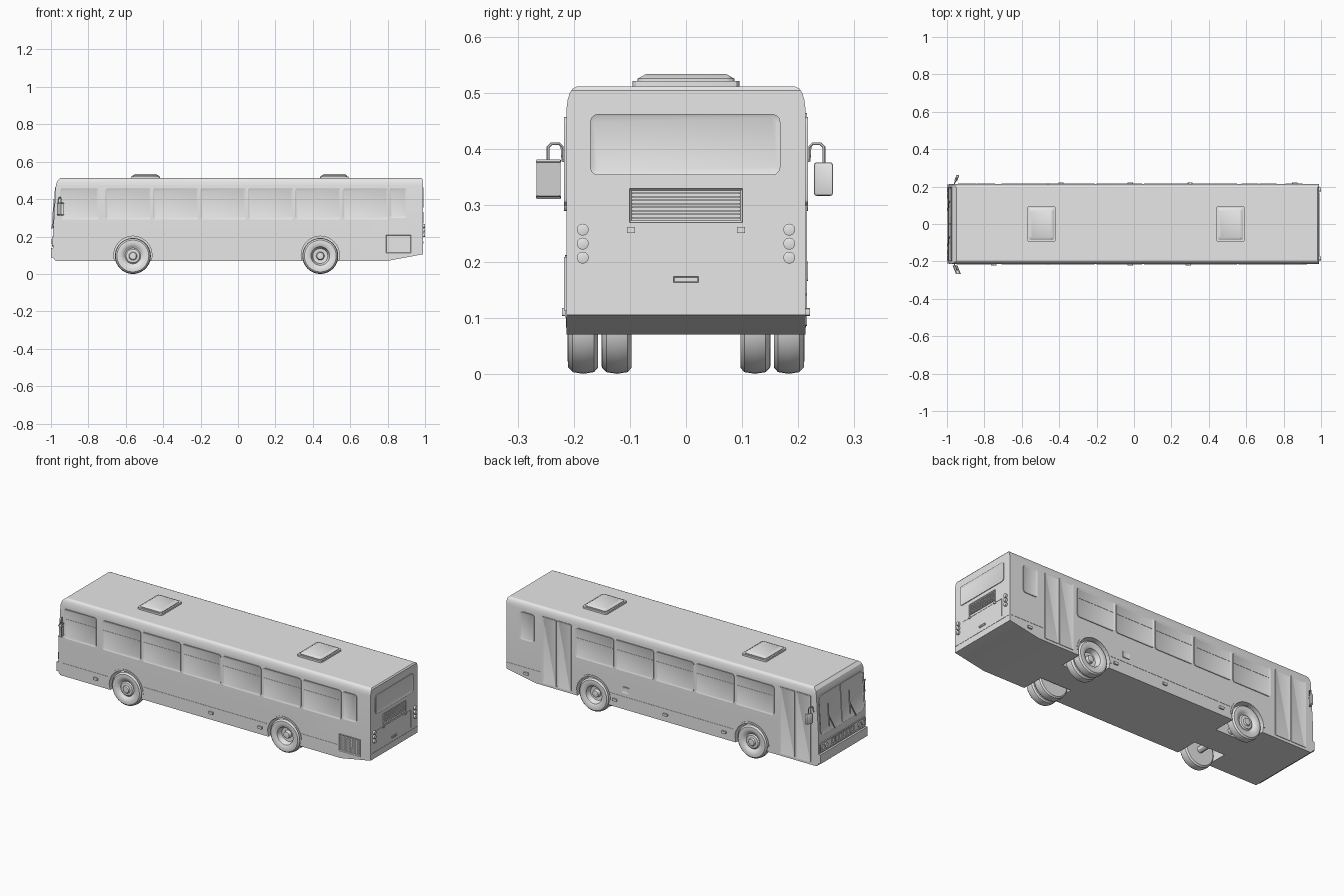
import bpy, bmesh, math
from mathutils import Vector

cube = bpy.data.objects.get("Cube")
if cube:
    bpy.data.objects.remove(cube, do_unlink=True)

grey = bpy.data.materials.new("plain_grey")
grey.use_nodes = True
grey.diffuse_color = (0.8, 0.8, 0.8, 1)
grey.node_tree.nodes["Principled BSDF"].inputs["Base Color"].default_value = (0.8, 0.8, 0.8, 1)

HALF_W, END = 0.213, 0.988
made = []


def finish(name, bm):
    bmesh.ops.recalc_face_normals(bm, faces=bm.faces[:])
    mesh = bpy.data.meshes.new(name)
    bm.to_mesh(mesh)
    bm.free()
    mesh.materials.append(grey)
    ob = bpy.data.objects.new(name, mesh)
    bpy.context.collection.objects.link(ob)
    made.append(ob)
    return ob


def on_wall(wall, a, b, d):
    """Point on a body wall: a along it, b up, d outwards."""
    if wall == "left":
        return Vector((a, HALF_W + d, b))
    if wall == "right":
        return Vector((a, -HALF_W - d, b))
    if wall == "rear":
        return Vector((END + d, a, b))
    if wall == "front":
        return Vector((-END - d + 0.06 * max(0, b - 0.24), a, b))
    return Vector((a, b, 0.512 + d))


def prism(name, wall, pts, d0, d1, inset=0, recess=0):
    bm = bmesh.new()
    low = [bm.verts.new(on_wall(wall, a, b, d0)) for a, b in pts]
    top = [bm.verts.new(on_wall(wall, a, b, d1)) for a, b in pts]
    bm.faces.new(low)
    cap = bm.faces.new(top)
    for i in range(len(pts)):
        j = (i + 1) % len(pts)
        bm.faces.new((low[i], low[j], top[j], top[i]))
    bmesh.ops.recalc_face_normals(bm, faces=bm.faces[:])
    if inset:
        bmesh.ops.inset_individual(bm, faces=[cap], thickness=inset, depth=-recess)
    return finish(name, bm)


def rect(a0, a1, b0, b1, r=0.0):
    if not r:
        return [(a0, b0), (a1, b0), (a1, b1), (a0, b1)]
    pts = []
    for k, (a, b) in enumerate([(a1 - r, b1 - r), (a0 + r, b1 - r), (a0 + r, b0 + r), (a1 - r, b0 + r)]):
        for s in range(4):
            t = math.pi / 2 * (k + s / 3)
            pts.append((a + r * math.cos(t), b + r * math.sin(t)))
    return pts


def arc(a, b, r, n=24, sweep=2 * math.pi):
    steps = n if sweep > 6 else n + 1
    return [(a + r * math.cos(sweep * i / n), b + r * math.sin(sweep * i / n)) for i in range(steps)]


def framed(name, wall, a0, a1, b0, b1, r=0.014):
    prism(name, wall, rect(a0, a1, b0, b1, r), -0.004, 0.004, 0.007, 0.003)


def strip(name, wall, a0, a1, b0, b1, d=0.0015):
    prism(name, wall, rect(a0, a1, b0, b1), -0.003, d)


# Body shell: side profile crossed with the rounded roof section
AXLES, AXLE_Z = (-0.562, 0.44), 0.096
profile = [(-0.975, 0.07), (-END, 0.085), (-END, 0.24), (-0.974, 0.473), (-0.967, 0.497), (-0.95, 0.512),
           (0.982, 0.512), (END, 0.505), (END, 0.105), (0.8, 0.07)]
body = prism("body_shell", "left", profile, -2 * HALF_W, 0)
half = [(0.215, 0.03), (0.215, 0.455), (0.211, 0.488), (0.207, 0.501), (0.202, 0.508), (0.194, 0.512), (0.19, 0.512)]
section = half + [(-a, b) for a, b in reversed(half)]
cutters = [(prism("section_cutter", "rear", section, -2.1, 0.1), "INTERSECT")]
for side in ("left", "right"):
    for x in AXLES:
        cutters.append((prism("arch_cutter", side, arc(x, 0.1, 0.102, 32), -0.13, 0.05), "DIFFERENCE"))
for cutter, op in cutters:
    mod = body.modifiers.new("cut", "BOOLEAN")
    mod.object, mod.operation, mod.solver = cutter, op, "EXACT"
bpy.context.view_layer.update()
cut_mesh = bpy.data.meshes.new_from_object(body.evaluated_get(bpy.context.evaluated_depsgraph_get()))
body.modifiers.clear()
body.data = cut_mesh
for cutter, op in cutters:
    made.remove(cutter)
    bpy.data.objects.remove(cutter, do_unlink=True)


# Wheels: turned profiles, paired tyres at the rear
def wheel(name, x, side, outer, hub):
    tyre = [(-0.053, 0.055), (-0.053, 0.085), (-0.046, 0.093), (-0.027, 0.096), (-0.008, 0.093), (0, 0.085),
            (0.001, 0.07), (-0.003, 0.056)]
    bm = bmesh.new()
    rings = []
    for d, r in tyre + hub:
        rings.append([bm.verts.new((x + r * math.cos(t), side * (outer + d), AXLE_Z + r * math.sin(t)))
                      for t in (2 * math.pi * i / 40 for i in range(40))])
    for p, q in zip(rings, rings[1:]):
        for i in range(40):
            j = (i + 1) % 40
            bm.faces.new((p[i], p[j], q[j], q[i]))
    bm.faces.new(rings[0])
    bm.faces.new(rings[-1])
    finish(name, bm)


bulged = [(-0.006, 0.052), (-0.012, 0.042), (-0.006, 0.036), (-0.004, 0.022), (0.003, 0.018), (0.004, 0.008)]
dished = [(-0.006, 0.05), (-0.034, 0.04), (-0.036, 0.022), (-0.018, 0.018), (-0.016, 0.008)]
for side, word in ((1, "left"), (-1, "right")):
    wheel("front_wheel_" + word, AXLES[0], side, 0.21, bulged)
    wheel("rear_outer_wheel_" + word, AXLES[1], side, 0.21, dished)
    wheel("rear_inner_wheel_" + word, AXLES[1], side, 0.15, dished)
    for x in AXLES:
        lip = arc(x, 0.1, 0.112, 24, math.pi) + arc(x, 0.1, 0.102, 24, math.pi)[::-1]
        prism("arch_lip_" + word, word, lip, -0.004, 0.003)
        bar = prism("axle_" + word, word, arc(x, AXLE_Z, 0.018, 12), -HALF_W, -0.04)

# Side windows with sliding dividers
right_windows = [(-0.95, -0.745)] + [(-0.708 + 0.2535 * i, -0.464 + 0.2535 * i) for i in range(6)]
left_windows = [(-0.708 + 0.2535 * i, -0.464 + 0.2535 * i) for i in range(5)]
for side, spans in (("right", right_windows), ("left", left_windows)):
    for a0, a1 in spans:
        framed("side_window_" + side, side, a0, a1, 0.29, 0.458)
        strip("window_divider_" + side, side, a0 + 0.007, a1 - 0.007, 0.398, 0.401, 0.0025)
    framed("rear_quarter_window_" + side, side, 0.81, 0.902, 0.3, 0.458)

# Doors with two leaves each
for a0, a1 in ((-0.94, -0.742), (0.575, 0.762)):
    mid = (a0 + a1) / 2
    for b0, b1 in ((a0, mid - 0.002), (mid + 0.002, a1)):
        prism("door_leaf", "left", rect(b0, b1, 0.085, 0.465, 0.005), -0.004, 0.003, 0.01, 0.002)

# Skirt seams, marker lamps, filler cap
for a0, a1 in ((-0.96, -0.675), (-0.45, 0.328), (0.552, 0.785)):
    strip("skirt_seam_right", "right", a0, a1, 0.14, 0.143)
for a0, a1 in ((-0.45, 0.328), (0.77, 0.985)):
    strip("skirt_seam_left", "left", a0, a1, 0.14, 0.143)
for side, spots in (("right", (-0.75, -0.02, 0.29)), ("left", (-0.39, -0.02, 0.3, 0.86))):
    for x in spots:
        prism("marker_lamp_" + side, side, rect(x - 0.014, x + 0.014, 0.103, 0.117, 0.003), -0.004, 0.008)
prism("filler_cap", "left", rect(0.21, 0.255, 0.165, 0.2, 0.005), -0.004, 0.004, 0.005, 0.002)


# Louvred grilles
def grille(name, wall, a0, a1, b0, b1, slats):
    prism(name + "_frame", wall, rect(a0, a1, b0, b1), -0.004, 0.004, 0.005, 0.004)
    step = (b1 - b0 - 0.01) / slats
    for i in range(slats):
        z = b0 + 0.005 + step * (i + 0.25)
        strip(name + "_slat", wall, a0 + 0.005, a1 - 0.005, z, z + step * 0.5, 0.003)


grille("side_vent", "right", 0.79, 0.925, 0.112, 0.208, 10)
grille("rear_vent", "rear", -0.101, 0.101, 0.27, 0.33, 8)

# Rear end
framed("rear_window", "rear", -0.171, 0.168, 0.354, 0.463)
for y in (-0.184, 0.184):
    for z in (0.207, 0.232, 0.257):
        prism("tail_lamp", "rear", arc(y, z, 0.0105), -0.004, 0.011, 0.003, -0.001)
for y in (-0.098, 0.098):
    prism("hatch_hinge", "rear", rect(y - 0.007, y + 0.007, 0.251, 0.262), -0.004, 0.005)
strip("hatch_seam_top", "rear", -0.15, 0.15, 0.256, 0.258)
strip("hatch_seam_side", "rear", 0.148, 0.15, 0.157, 0.257)
strip("rear_skirt_seam", "rear", -0.212, 0.212, 0.139, 0.141)
prism("plate_holder", "rear", rect(-0.022, 0.022, 0.163, 0.173), -0.004, 0.004, 0.002, 0.001)

# Front end: windscreen, lamp panel, bumper, wipers
framed("windscreen", "front", -0.197, 0.197, 0.245, 0.462, 0.02)
strip("windscreen_divider", "front", -0.003, 0.003, 0.25, 0.455, 0.004)
prism("bumper", "front", rect(-0.212, 0.212, 0.088, 0.14), -0.004, 0.011)
prism("lamp_panel", "front", rect(-0.205, 0.205, 0.148, 0.2, 0.006), -0.004, 0.006, 0.004, 0.003)
for s in (-1, 1):
    for y in (0.15, 0.182):
        prism("headlamp", "front", arc(s * y, 0.174, 0.013), -0.004, 0.009, 0.003, 0.002)
for i in range(6):
    y = -0.1 + i * 0.034
    prism("front_grille_cell", "front", rect(y, y + 0.029, 0.158, 0.19), -0.004, 0.006, 0.004, 0.003)
for y in (-0.12, 0.07):
    prism("wiper_arm", "front", [(y, 0.24), (y + 0.005, 0.24), (y + 0.055, 0.33), (y + 0.05, 0.33)], 0.004, 0.009)
    prism("wiper_blade", "front", rect(y + 0.05, y + 0.054, 0.27, 0.4), 0.004, 0.008)

# Roof hatches
for x in (-0.495, 0.515):
    prism("hatch_base", "roof", rect(x - 0.077, x + 0.077, -0.095, 0.095, 0.012), -0.004, 0.01)
    prism("hatch_lid", "roof", rect(x - 0.069, x + 0.069, -0.086, 0.086, 0.015), 0.008, 0.014, 0.014, -0.008)

# Mirrors on bent arms
for s, word in ((1, "left"), (-1, "right")):
    bm = bmesh.new()
    bmesh.ops.create_cube(bm, size=1)
    for v in bm.verts:
        x, y, z = v.co
        v.co = (-0.948 + 0.016 * x + 0.4 * 0.034 * y, s * (0.245 + 0.034 * y), 0.347 + 0.06 * z)
    bmesh.ops.bevel(bm, geom=bm.edges[:], offset=0.005, segments=2, affect="EDGES", profile=0.5)
    finish("mirror_head_" + word, bm)
    curve = bpy.data.curves.new("mirror_arm_" + word, "CURVE")
    curve.dimensions, curve.bevel_depth, curve.bevel_resolution = "3D", 0.0028, 1
    path = [(-0.96, 0.208, 0.378), (-0.96, 0.22, 0.38), (-0.958, 0.221, 0.405), (-0.955, 0.226, 0.41),
            (-0.949, 0.24, 0.41), (-0.947, 0.246, 0.404), (-0.947, 0.246, 0.372)]
    spline = curve.splines.new("POLY")
    spline.points.add(len(path) - 1)
    for p, (x, y, z) in zip(spline.points, path):
        p.co = (x, s * y, z, 1)
    temp = bpy.data.objects.new("arm_path", curve)
    bpy.context.collection.objects.link(temp)
    bpy.context.view_layer.update()
    mesh = bpy.data.meshes.new_from_object(temp.evaluated_get(bpy.context.evaluated_depsgraph_get()))
    bpy.data.objects.remove(temp, do_unlink=True)
    bm = bmesh.new()
    bm.from_mesh(mesh)
    finish("mirror_arm_" + word, bm)

# Smooth shading with sharp edges kept
bpy.ops.object.select_all(action="DESELECT")
for ob in made:
    ob.select_set(True)
bpy.context.view_layer.objects.active = body
bpy.ops.object.shade_smooth_by_angle(angle=math.radians(30))
